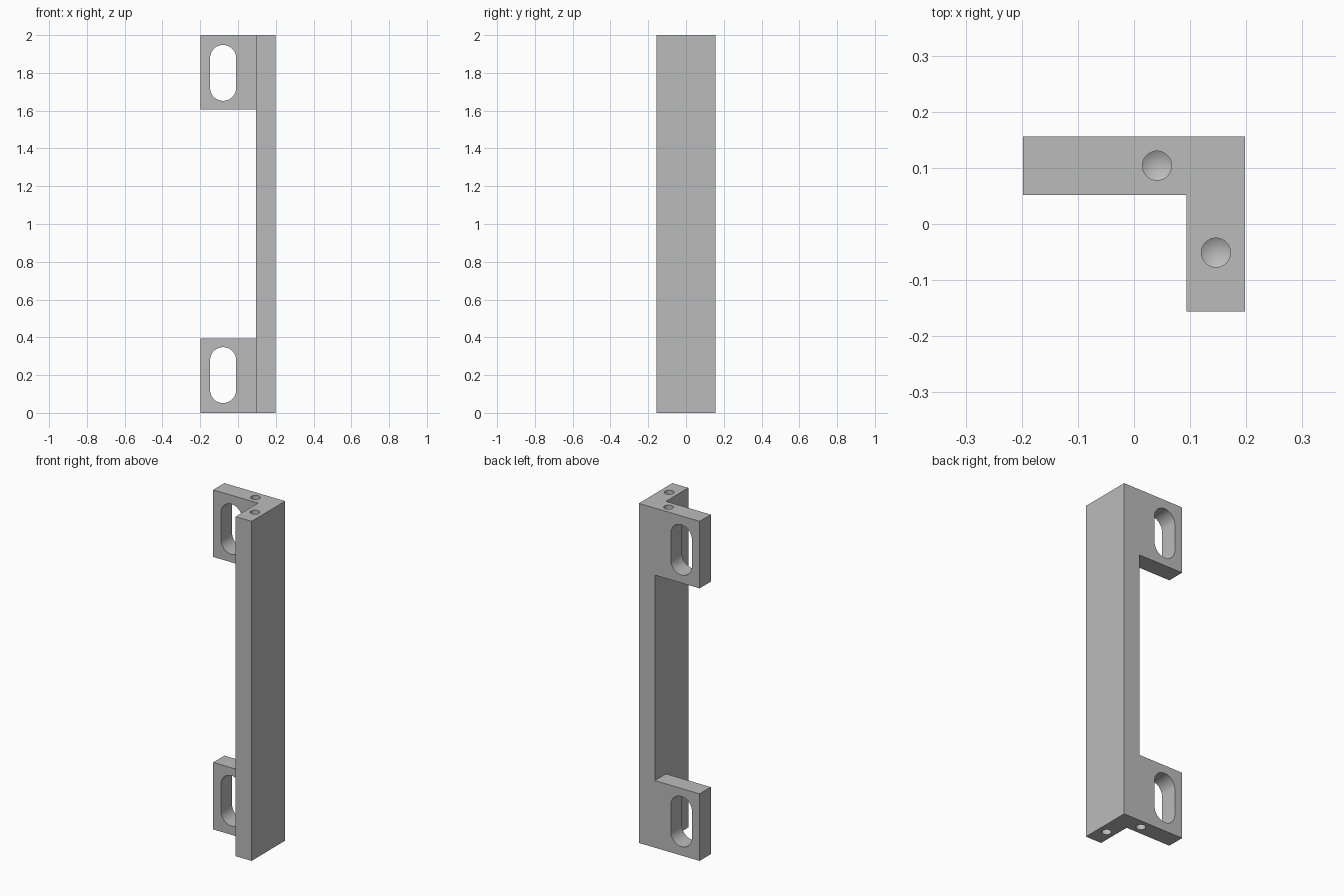
import bpy
import bmesh
from math import pi, cos, sin, radians
from mathutils import Matrix, Vector

default = bpy.data.objects.get("Cube")
if default:
    bpy.data.objects.remove(default, do_unlink=True)

HX, HY, H = 0.198, 0.156, 2.0       # half width, half depth, height
T = 0.104                           # plate thickness
TAB = 0.395                         # tab height
SLOT_X, SLOT_Z, SLOT_R, SLOT_HALF = -0.079, 0.2, 0.069, 0.079
HOLE_R, HOLE_DEPTH = 0.026, 0.25

grey = bpy.data.materials.new("plain grey")
grey.use_nodes = True
colour = (0.5, 0.5, 0.5, 1)
grey.diffuse_color = colour
grey.node_tree.nodes["Principled BSDF"].inputs["Base Color"].default_value = colour


def finish(name, bm):
    bmesh.ops.recalc_face_normals(bm, faces=bm.faces)
    mesh = bpy.data.meshes.new(name)
    bm.to_mesh(mesh)
    bm.free()
    mesh.materials.append(grey)
    obj = bpy.data.objects.new(name, mesh)
    bpy.context.collection.objects.link(obj)
    return obj


def box(name, low, high):
    low, high = Vector(low), Vector(high)
    bm = bmesh.new()
    place = Matrix.Translation((low + high) / 2) @ Matrix.Diagonal((*(high - low), 1))
    bmesh.ops.create_cube(bm, size=1, matrix=place)
    return finish(name, bm)


def slot(name, z):
    """Upright rounded slot running through the back plate."""
    bm = bmesh.new()
    ring = []
    for start, centre in ((0, z + SLOT_HALF), (pi, z - SLOT_HALF)):
        for i in range(25):
            a = start + pi * i / 24
            ring.append(bm.verts.new((SLOT_X + SLOT_R * cos(a), 0, centre + SLOT_R * sin(a))))
    face = bm.faces.new(ring)
    side = bmesh.ops.extrude_face_region(bm, geom=[face])["geom"]
    verts = [v for v in side if isinstance(v, bmesh.types.BMVert)]
    bmesh.ops.translate(bm, verts=verts, vec=(0, 0.3, 0))
    return finish(name, bm)


def drill(name, x, y, z, direction):
    """Blind hole with a pointed drill tip."""
    bm = bmesh.new()
    end = z + direction * HOLE_DEPTH
    rings = [[bm.verts.new((x + HOLE_R * cos(2 * pi * i / 32),
                            y + HOLE_R * sin(2 * pi * i / 32), level))
              for i in range(32)] for level in (z - direction * 0.05, end)]
    tip = bm.verts.new((x, y, end + direction * HOLE_R * 0.6))
    bm.faces.new(rings[0])
    for i in range(32):
        j = (i + 1) % 32
        bm.faces.new((rings[0][i], rings[0][j], rings[1][j], rings[1][i]))
        bm.faces.new((rings[1][i], rings[1][j], tip))
    return finish(name, bm)


# Solid block, carved into an angle bracket with two tabs
bracket = box("angle_bracket", (-HX, -HY, 0), (HX, HY, H))
inner_x, inner_y = HX - T, HY - T
cutters = [
    box("corner_cutter", (-1, -1, -1), (inner_x, inner_y, 3)),
    box("opening_cutter", (-1, -1, TAB), (inner_x, 1, H - TAB)),
]

# Slots in the tabs and mounting holes in both ends
for end, z, direction in (("lower", 0, 1), ("upper", H, -1)):
    cutters.append(slot(end + "_slot_cutter", z + direction * SLOT_Z))
    cutters.append(drill(end + "_tab_hole_cutter", 0.041, HY - T / 2, z, direction))
    cutters.append(drill(end + "_wall_hole_cutter", HX - T / 2, -0.051, z, direction))

bpy.ops.object.select_all(action="DESELECT")
bracket.select_set(True)
bpy.context.view_layer.objects.active = bracket
for cutter in cutters:
    cutter.hide_render = True
    cut = bracket.modifiers.new(cutter.name, "BOOLEAN")
    cut.operation, cut.solver, cut.object = "DIFFERENCE", "EXACT", cutter
    bpy.ops.object.modifier_apply(modifier=cut.name)
    bpy.data.objects.remove(cutter, do_unlink=True)

bpy.ops.object.shade_smooth_by_angle(angle=radians(30))
